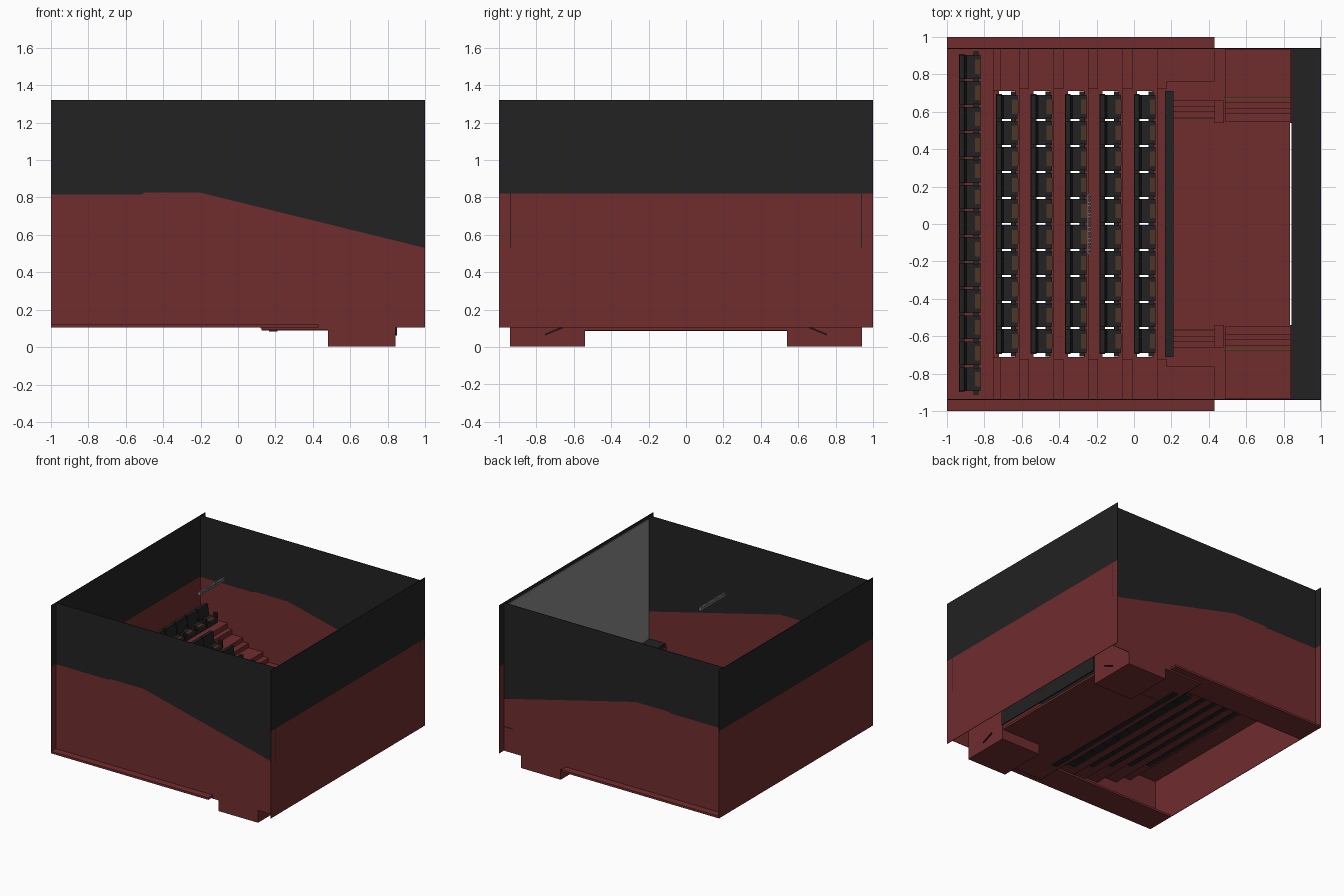
import bpy, bmesh
from mathutils import Vector

if "Cube" in bpy.data.objects:
    bpy.data.objects.remove(bpy.data.objects["Cube"])


def material(name, rgb):
    m = bpy.data.materials.new(name)
    m.use_nodes = True
    m.diffuse_color = (*rgb, 1)
    m.node_tree.nodes["Principled BSDF"].inputs["Base Color"].default_value = (*rgb, 1)
    return m


RED = material("deep red", (0.162, 0.026, 0.028))
BLACK = material("soft black", (0.016, 0.016, 0.016))
GREY = material("screen grey", (0.25, 0.25, 0.25))
BROWN = material("seat brown", (0.075, 0.035, 0.02))
OLIVE = material("olive trim", (0.2, 0.19, 0.04))


class Part:
    """Collects prisms and boxes into one named object."""

    def __init__(self, name, *mats):
        self.name, self.mats, self.bm = name, mats, bmesh.new()

    def prism(self, pts, lo, hi, mat=0, axis="y"):
        # Extrudes an (x, z) outline along y, or a (y, z) outline along x
        def at(p, d):
            return (p[0], d, p[1]) if axis == "y" else (d, p[0], p[1])
        face = self.bm.faces.new([self.bm.verts.new(at(p, lo)) for p in pts])
        face.material_index = mat
        ext = bmesh.ops.extrude_face_region(self.bm, geom=[face])
        verts = [v for v in ext["geom"] if isinstance(v, bmesh.types.BMVert)]
        shift = Vector(at((0, 0), hi - lo))
        bmesh.ops.translate(self.bm, verts=verts, vec=shift)
        for v in verts:
            for f in v.link_faces:
                f.material_index = mat
        return self

    def box(self, x, y, z, mat=0):
        pts = [(x[0], z[0]), (x[1], z[0]), (x[1], z[1]), (x[0], z[1])]
        return self.prism(pts, y[0], y[1], mat)

    def done(self):
        bmesh.ops.recalc_face_normals(self.bm, faces=self.bm.faces[:])
        mesh = bpy.data.meshes.new(self.name)
        self.bm.to_mesh(mesh)
        self.bm.free()
        for m in self.mats:
            mesh.materials.append(m)
        obj = bpy.data.objects.new(self.name, mesh)
        bpy.context.collection.objects.link(obj)
        return obj


def span(s, a, b):
    """Mirrors a y range to the chosen side."""
    return tuple(sorted((s * a, s * b)))


BASE, TOP, SPLIT, INNER = 0.105, 1.32, 0.82, 0.94
SIDES = ((1, "back"), (-1, "front"))

# Side walls: red below a sloping line, black above
line = [(-1, 0.815), (-0.52, 0.815), (-0.5, 0.825), (-0.2, 0.825), (1, 0.53)]
for s, label in SIDES:
    y = span(s, INNER - 0.004, INNER)
    wall = Part(label + "_side_wall", RED, BLACK)
    wall.prism([(1, BASE), (-1, BASE)] + line, *y, mat=0)
    wall.prism([(1, TOP), (-1, TOP)] + line, *y, mat=1)
    wall.done()

# End walls, slightly wider than the room
for name, x in (("screen_wall", (0.996, 1)), ("rear_wall", (-1, -0.996))):
    wall = Part(name, RED, BLACK)
    wall.box(x, (-1, 1), (BASE, SPLIT), 0)
    wall.box(x, (-1, 1), (SPLIT, TOP), 1)
    wall.done()

# Screen and the black stage below it
Part("screen", GREY).box((0.985, 0.992), (-0.925, 0.925), (0.3, 1.295)).done()
stage = Part("stage_ledge", BLACK)
stage.box((0.842, 0.996), (-INNER, INNER), (0.29, 0.31))
stage.box((0.842, 0.85), (-0.54, 0.54), (0.12, 0.29))
stage.done()

# Flat floor before the seats
Part("main_floor", RED).box((0.125, 0.833), (-0.54, 0.54), (0.088, 0.105)).done()

# Entrances, low aisle walls and trims on both sides
for s, label in SIDES:
    Part(label + "_aisle_floor", RED).box(
        (0.125, 0.48), span(s, 0.54, INNER), (0.092, 0.105)).done()
    Part(label + "_outer_ledge", RED).box(
        (-1, 0.43), span(s, 0.76, 1), (BASE, 0.122)).done()

    entry = Part(label + "_entrance_pit", RED)
    entry.box((0.48, 0.84), span(s, 0.54, INNER), (0.004, 0.02))
    entry.box((0.48, 0.488), span(s, 0.54, INNER), (0.02, 0.105))
    entry.box((0.832, 0.84), span(s, 0.54, INNER), (0.02, 0.29))
    entry.box((0.48, 0.84), span(s, 0.54, 0.548), (0.02, 0.105))
    entry.box((0.48, 0.84), span(s, INNER - 0.008, INNER), (0.02, 0.11))
    for i in range(3):
        entry.box((0.49, 0.832), span(s, 0.548, 0.59 + 0.03 * i),
                  (0.02, 0.085 - 0.02 * i))
    entry.done()

    low = Part(label + "_aisle_wall", RED)
    low.box((0.43, 0.48), span(s, 0.54, 0.66), (0.1, 0.3))
    low.box((0.21, 0.43), span(s, 0.6, 0.63), (0.1, 0.16))
    low.box((0.21, 0.43), span(s, 0.63, 0.66), (0.1, 0.13))
    low.done()

    trim = Part(label + "_olive_trim", OLIVE)
    trim.box((0.2, 0.43), span(s, 0.563, 0.57), (0.1, 0.16))
    trim.box((0.48, 0.832), span(s, 0.668, 0.676), (0.1, 0.16))
    trim.done()

    # Slanted rail on the outside of the entrance
    y0, y1 = s * 0.66, s * 0.755
    Part(label + "_slanted_rail", BLACK).prism(
        [(y0, 0.11), (y1, 0.07), (y1, 0.062), (y0, 0.1)],
        0.841, 0.85, axis="x").done()

# Stepped seating
ROWS, PITCH, RISE, FIRST_X, FIRST_Z = 5, 0.184, 0.07, 0.06, 0.14
SEAT, HALF = 0.139, 0.71
PLATFORM_X, PLATFORM_Z = -0.75, 0.5

tiers = Part("seating_tiers", RED)
for k in range(ROWS):
    xc, z = FIRST_X - PITCH * k, FIRST_Z + RISE * k
    front, rear = xc + 0.065, max(xc + 0.065 - PITCH, PLATFORM_X)
    below = z - RISE if k else 0.1
    level = (z - 0.01, z)
    # Treads, left open under the seat pans
    tiers.box((xc + 0.04, front), (-HALF, HALF), level)
    tiers.box((rear, xc - 0.045), (-HALF, HALF), level)
    tiers.box((front - 0.005, front), (-INNER, INNER), (below, z))
    for s, label in SIDES:
        tiers.box((rear, front), span(s, HALF, INNER), level)
        # Aisle half steps
        tiers.box((front, front + 0.05), span(s, HALF + 0.01, INNER),
                  (below, (below + z) / 2))
tiers.box((-1, PLATFORM_X), (-INNER, INNER), (PLATFORM_Z - 0.012, PLATFORM_Z))
tiers.box((PLATFORM_X - 0.005, PLATFORM_X), (-INNER, INNER),
          (FIRST_Z + RISE * (ROWS - 1), PLATFORM_Z))
for s, label in SIDES:
    tiers.box((PLATFORM_X, PLATFORM_X + 0.04), span(s, HALF, INNER),
              (PLATFORM_Z - 0.08, PLATFORM_Z - 0.04))
tiers.done()


def seat_row(name, xc, z, count, y_mid):
    row = Part(name, BLACK, BROWN)
    start = y_mid - count * SEAT / 2
    # One shared back panel with a head cushion for each seat
    row.box((xc - 0.06, xc - 0.03), (start, start + count * SEAT), (z, z + 0.085))
    for i in range(count + 1):
        y = start + i * SEAT
        row.box((xc + 0.018, xc + 0.045), (y - 0.012, y + 0.012), (z - 0.012, z + 0.06))
        if i == count:
            break
        a, b = y + 0.006, y + SEAT - 0.006
        seat = [(-0.055, -0.012), (0.055, -0.012), (0.055, 0.035),
                (-0.02, 0.03), (-0.032, 0.12), (-0.058, 0.12)]
        row.prism([(xc + px, z + pz) for px, pz in seat], a, b)
        row.box((xc + 0.025, xc + 0.058), (a + 0.025, b - 0.025), (z + 0.025, z + 0.04), 1)
    row.done()


for k in range(ROWS):
    seat_row(f"seat_row_{k + 1}", FIRST_X - PITCH * k, FIRST_Z + RISE * k, 10, 0)
seat_row("rear_seat_row", -0.875, PLATFORM_Z + 0.012, 13, 0.005)

# Black barrier before the first row
Part("front_barrier", BLACK).box((0.165, 0.21), (-HALF, HALF), (0.085, 0.17)).done()

# Hanging lighting truss
truss = Part("ceiling_truss", GREY)
for x in (-0.25, -0.235):
    for z in (1.285, 1.305):
        truss.box((x, x + 0.006), (-0.16, 0.16), (z, z + 0.006))
for i in range(17):
    y = -0.16 + i * 0.0195
    truss.box((-0.25, -0.229), (y, y + 0.007), (1.285, 1.311))
truss.done()
